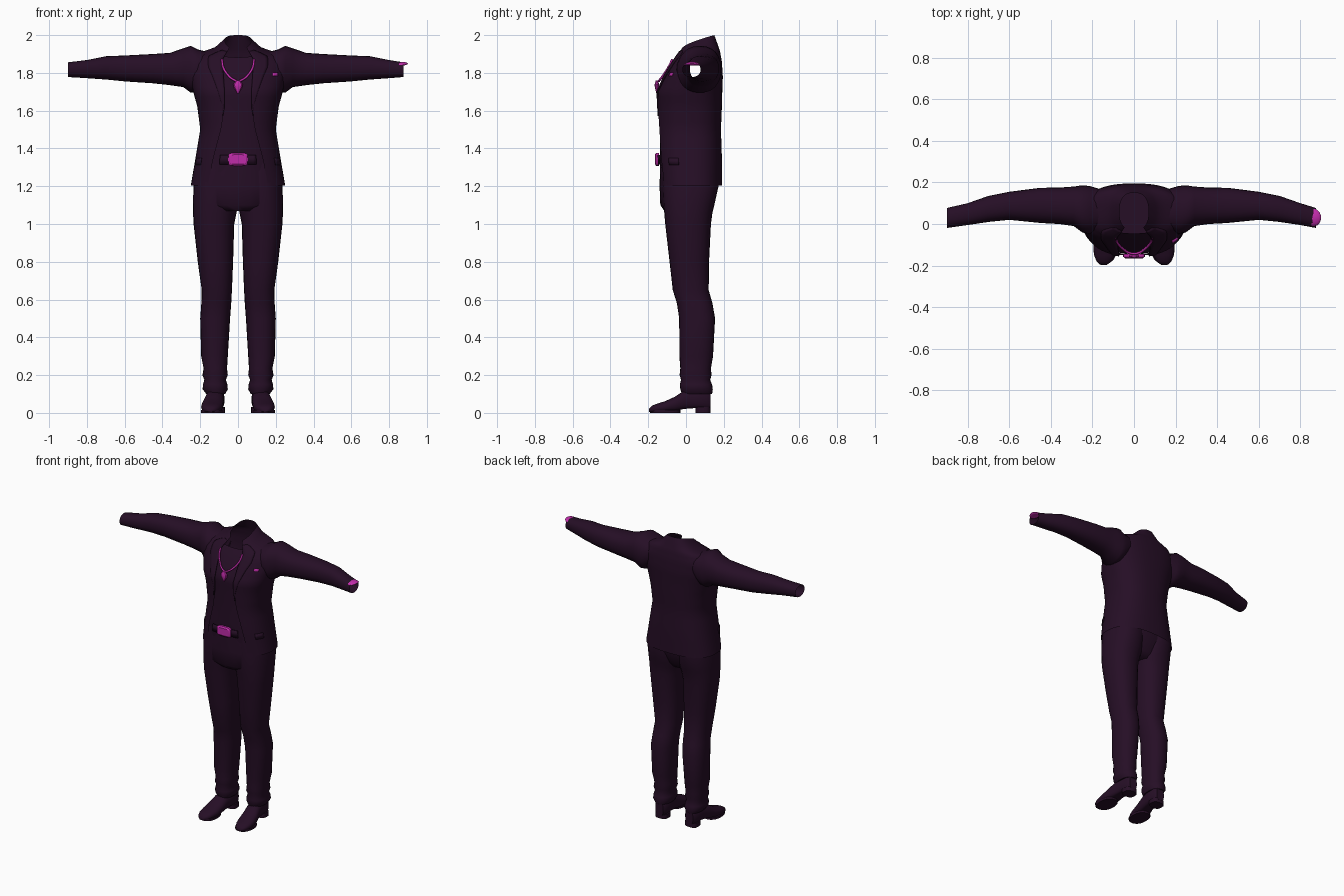
import bpy, bmesh, math
from mathutils import Vector

if "Cube" in bpy.data.objects:
    bpy.data.objects.remove(bpy.data.objects["Cube"], do_unlink=True)


def material(name, rgb):
    m = bpy.data.materials.new(name)
    m.use_nodes = True
    m.diffuse_color = (*rgb, 1)
    m.node_tree.nodes["Principled BSDF"].inputs["Base Color"].default_value = (*rgb, 1)
    return m


CLOTH = material("dark plum cloth", (0.019, 0.0045, 0.019))
ACCENT = material("magenta accent", (0.53, 0.025, 0.40))


def finish(bm, name, mat, angle=50, thickness=0):
    bmesh.ops.recalc_face_normals(bm, faces=bm.faces)
    me = bpy.data.meshes.new(name)
    bm.to_mesh(me)
    bm.free()
    me.materials.append(mat)
    ob = bpy.data.objects.new(name, me)
    bpy.context.collection.objects.link(ob)
    if thickness:
        mod = ob.modifiers.new("thickness", "SOLIDIFY")
        mod.thickness = thickness
    bpy.ops.object.select_all(action="DESELECT")
    ob.select_set(True)
    bpy.context.view_layer.objects.active = ob
    bpy.ops.object.shade_smooth_by_angle(angle=math.radians(angle))
    return ob


def loft(rings, closed=True, cap=False, drop=None):
    """Skin a list of point rings; drop(center) removes faces."""
    bm = bmesh.new()
    rows = [[bm.verts.new(p) for p in r] for r in rings]
    n = len(rows[0])
    for a, b in zip(rows, rows[1:]):
        for i in range(n if closed else n - 1):
            j = (i + 1) % n
            bm.faces.new((a[i], a[j], b[j], b[i]))
    if cap:
        bm.faces.new(rows[0])
        bm.faces.new(rows[-1])
    if drop:
        bad = [f for f in bm.faces if drop(f.calc_center_median())]
        bmesh.ops.delete(bm, geom=bad, context="FACES")
    return bm


def spow(v, n):
    return math.copysign(abs(v) ** (2 / n), v)


def oval(lo_u, hi_u, lo_v, hi_v, n=2.3, count=24):
    """Rounded cross-section filling a rectangle."""
    for i in range(count):
        t = math.tau * i / count
        yield ((lo_u + hi_u) / 2 + (hi_u - lo_u) / 2 * spow(math.sin(t), n),
               (lo_v + hi_v) / 2 - (hi_v - lo_v) / 2 * spow(math.cos(t), n))


# Torso: back height, front height, half width, front y, back y, half opening
TORSO = [(1.205, 1.205, .25, -.14, .19, .16), (1.35, 1.35, .225, -.15, .19, .13),
         (1.5, 1.5, .2, -.15, .185, .09), (1.62, 1.62, .215, -.152, .19, .07),
         (1.70, 1.70, .237, -.155, .192, .07), (1.78, 1.78, .255, -.12, .195, .075),
         (1.86, 1.84, .255, -.085, .19, .08), (1.915, 1.87, .215, -.065, .18, .08),
         (1.945, 1.90, .125, -.045, .17, .06), (2.0, 1.92, .07, -.03, .15, .045)]
N = 2.5


def torso_key(s):
    i = min(int(s), len(TORSO) - 2)
    return [a + (b - a) * (s - i) for a, b in zip(TORSO[i], TORSO[i + 1])]


def torso_point(s, t, out=0):
    """Point on the torso at level s and angle t from the front."""
    zb, zf, hw, yf, yb, _ = torso_key(s)
    hw, yf, yb = hw + out, yf - out, yb + out
    x = hw * spow(math.sin(t), N)
    y = (yf + yb) / 2 - (yb - yf) / 2 * spow(math.cos(t), N)
    k = max(0, min(1, (y - yf) / (yb - yf)))
    return Vector((x, y, zf + (zb - zf) * k ** .6))


def edge_angle(s, extra=0):
    k = torso_key(s)
    return math.asin(min(.95, (k[5] + extra) / k[2]) ** (N / 2))


def arc(s, t0, t1, count, out=0):
    return [torso_point(s, t0 + (t1 - t0) * i / count, out) for i in range(count + 1)]


def levels(a, b, count):
    return [a + (b - a) * i / count for i in range(count + 1)]


# Jacket body, open at the front and at the armholes
rings = [arc(s, edge_angle(s), math.tau - edge_angle(s), 44) for s in levels(0, 9, 27)]
finish(loft(rings, False,
            drop=lambda c: abs(c.x) > .2 and 1.765 < c.z < 1.885 and -.02 < c.y < .13),
       "jacket_body", CLOTH)

# Shirt front behind the opening
rings = [arc(s, -1.15, 1.15, 20, -.012) for s in levels(0, 7.4, 22)]
finish(loft(rings, False), "shirt_front", CLOTH)

# Lapels running from the button up to the collar, and pocket flaps
for side, word in ((1, "left"), (-1, "right")):
    rings = []
    for s in levels(2.6, 8.3, 16):
        w = .075 * min(1, (s - 2.6) / 3.2) * min(1, (8.8 - s) / 1.5)
        t0, t1 = edge_angle(s), edge_angle(s, max(w, .003))
        rings.append(arc(s, side * t0, side * t1, 4, .005))
    finish(loft(rings, False), word + "_lapel", CLOTH, thickness=.004)
    rings = [arc(s, side * .95, side * 1.3, 5, .004) for s in (.75, 1.0)]
    finish(loft(rings, False), word + "_pocket_flap", CLOTH, thickness=.004)

# Pocket square
rings = [arc(s, .7, .87, 4, .007) for s in (5.08, 5.33)]
finish(loft(rings, False), "pocket_square", ACCENT, thickness=.006)

# Sleeves: x, low z, high z, low y, high y
SLEEVE = [(.17, 1.75, 1.913, -.03, .17), (.215, 1.70, 1.925, -.05, .183),
          (.25, 1.695, 1.943, -.04, .186), (.29, 1.725, 1.93, -.01, .18),
          (.36, 1.735, 1.906, 0, .175), (.45, 1.745, 1.9, .005, .174),
          (.6, 1.755, 1.892, .02, .155), (.7, 1.765, 1.888, .01, .135),
          (.8, 1.772, 1.868, -.005, .1)]
for side, word, end in ((1, "left", .875), (-1, "right", .9)):
    rows = SLEEVE + [(end, 1.778, 1.856, -.019, .077)]
    rings = [[(side * x, v, u) for u, v in oval(a, b, c, d)] for x, a, b, c, d in rows]
    finish(loft(rings), word + "_sleeve", CLOTH)

# Trouser legs: z, inner x, outer x, front y, back y
LEG = [(1.33, -.003, .21, -.12, .16), (1.2, -.003, .236, -.125, .172),
       (1.1, -.002, .238, -.12, .15), (1.06, .008, .238, -.115, .14),
       (1.0, .02, .235, -.11, .132), (.8, .026, .213, -.087, .122),
       (.65, .032, .192, -.07, .12), (.58, .036, .194, -.048, .14),
       (.5, .042, .2, -.036, .154), (.3, .054, .195, -.035, .143),
       (.235, .058, .182, -.03, .132), (.2, .054, .188, -.034, .135),
       (.175, .064, .178, -.026, .128), (.15, .056, .186, -.033, .138),
       (.125, .054, .187, -.03, .142), (.1, .068, .168, -.022, .138)]
# Shoes: y, centre x, half width, low z, high z
SHOE = [(-.197, .146, .015, .004, .022), (-.18, .144, .036, 0, .038),
        (-.15, .142, .05, 0, .05), (-.11, .138, .057, 0, .062),
        (-.06, .133, .056, .002, .085), (-.01, .125, .05, .01, .118),
        (.05, .118, .046, .014, .13), (.11, .115, .044, .01, .13),
        (.13, .115, .03, .012, .12)]
for side, word in ((1, "left"), (-1, "right")):
    rings = [[(side * u, v, z) for u, v in oval(a, b, c, d)] for z, a, b, c, d in LEG]
    finish(loft(rings, cap=True), word + "_trouser_leg", CLOTH)
    rings = [[(side * u, y, max(v, a + .1 * (b - a))) for u, v in oval(x - w, x + w, a, b)]
             for y, x, w, a, b in SHOE]
    finish(loft(rings, cap=True), word + "_shoe", CLOTH)
    rings = [[(side * u, v, z) for u, v in oval(.07, .16, .05, .13, 3)] for z in (0, .03)]
    finish(loft(rings, cap=True), word + "_shoe_heel", CLOTH)
    # Thin sole under the ball of the foot
    rings = [[(side * u, v, z) for u, v in oval(.082, .196, -.19, -.03)] for z in (0, .014)]
    finish(loft(rings, cap=True), word + "_shoe_sole", CLOTH)

# Hips and hanging hem: z, half width, front y, back y
HIPS = [(1.38, .19, -.135, .165), (1.2, .225, -.14, .165),
        (1.1, .2, -.136, .125), (1.07, .12, -.115, .1)]
rings = [[(u, v, z) for u, v in oval(-w, w, a, b)] for z, w, a, b in HIPS]
finish(loft(rings, cap=True), "hips", CLOTH)

# Belt and buckle
rings = [arc(s, -.35, .35, 10, .002) for s in (.76, 1.1)]
finish(loft(rings, False), "belt", CLOTH, thickness=.006)
rings = [[(u, y, v) for u, v in oval(-w, w, 1.342 - h, 1.342 + h, 5)]
         for y, w, h in ((-.144, .052, .034), (-.158, .052, .034), (-.165, .042, .025))]
finish(loft(rings, cap=True), "belt_buckle", ACCENT, 30)

# Necklace
half = [(.085, -.072, 1.872), (.078, -.093, 1.83), (.05, -.122, 1.785), (.025, -.138, 1.765)]
path = half + [(0, -.143, 1.757)] + [(-x, y, z) for x, y, z in reversed(half)]
curve = bpy.data.curves.new("necklace", "CURVE")
curve.dimensions = "3D"
curve.bevel_depth = .006
curve.bevel_resolution = 2
spline = curve.splines.new("BEZIER")
spline.bezier_points.add(len(path) - 1)
for p, co in zip(spline.bezier_points, path):
    p.co = co
    p.handle_left_type = p.handle_right_type = "AUTO"
curve.materials.append(ACCENT)
bpy.context.collection.objects.link(bpy.data.objects.new("necklace", curve))

# Pendant: small faceted drop
rings = [[(u, v, z) for u, v in oval(-w, w, -.154 - d, -.154 + d, 2, 8)]
         for z, w, d in ((1.692, .004, .003), (1.722, .022, .011),
                         (1.738, .026, .012), (1.76, .01, .006))]
finish(loft(rings, cap=True), "pendant", ACCENT, 20)

# Wrist ornament on the left cuff
bm = bmesh.new()
bmesh.ops.create_uvsphere(bm, u_segments=14, v_segments=8, radius=1)
for v in bm.verts:
    x, y, z = v.co
    v.co = (.866 + .034 * x, .031 + .042 * y, 1.849 + .01 * z - .008 * y * y)
finish(bm, "wrist_ornament", ACCENT)
